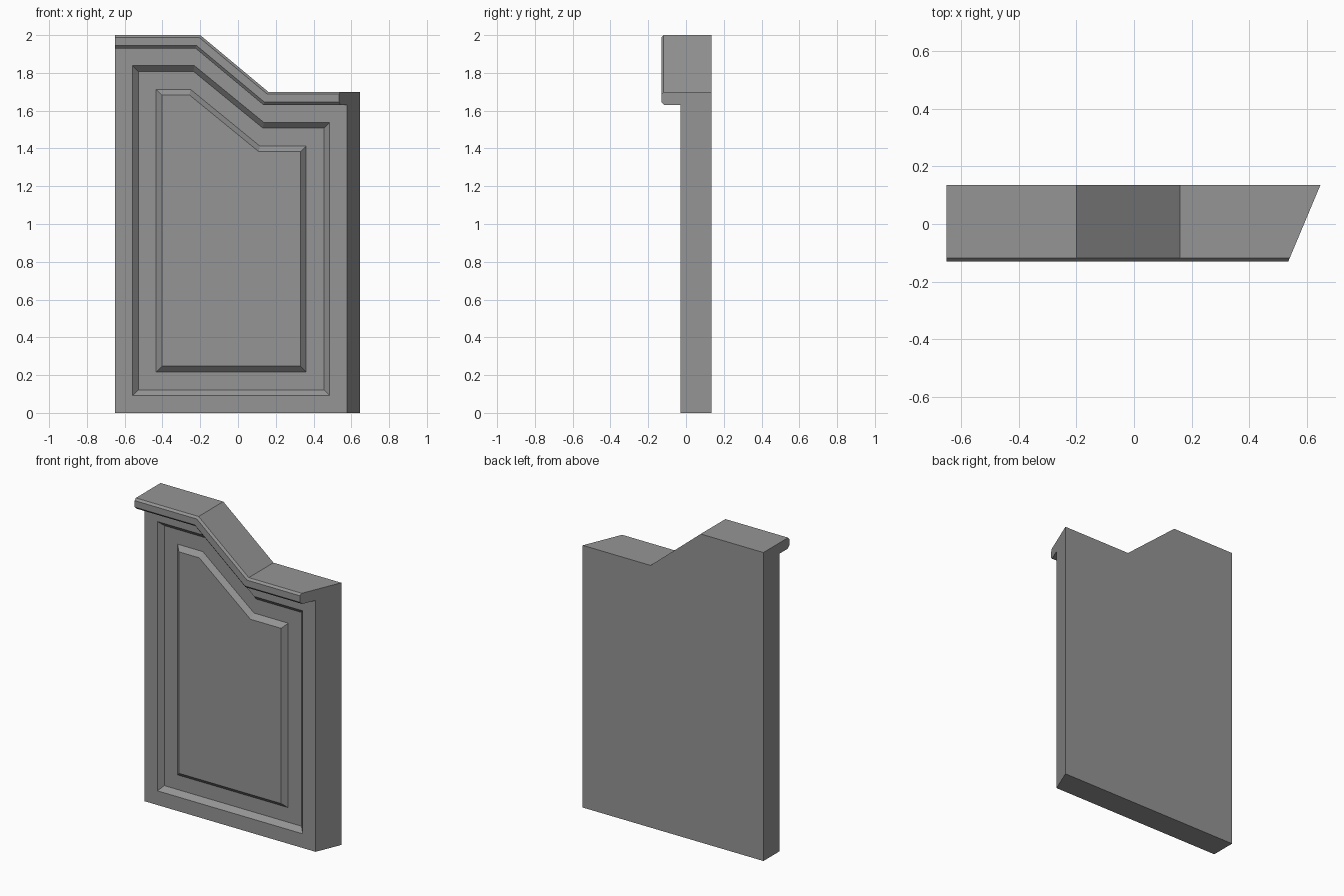
import bpy
import bmesh
from mathutils import Vector

if "Cube" in bpy.data.objects:
    bpy.data.objects.remove(bpy.data.objects["Cube"])

LEFT, BACK, FACE = -0.65, 0.135, -0.03
RECESS = FACE + 0.03

grey = bpy.data.materials.new("plain grey")
grey.use_nodes = True
colour = (0.3, 0.3, 0.3, 1)
grey.diffuse_color = colour
grey.node_tree.nodes["Principled BSDF"].inputs["Base Color"].default_value = colour


def right_edge(y):
    """The right end is cut on a slant."""
    return 0.59 + 0.42 * y


def outline(y):
    """Full slab outline at depth y."""
    r = right_edge(y)
    return [(LEFT, y, 0), (r, y, 0), (r, y, 1.7),
            (0.16, y, 1.7), (-0.2, y, 2), (LEFT, y, 2)]


def panel(inset, y):
    """Outline of the face moulding, inset from the edge of the face."""
    r = right_edge(FACE) - inset
    low, high = 1.63 - inset, 1.93 - inset
    shift = 0.17 * inset
    return [(LEFT + inset, y, inset), (r, y, inset), (r, y, low),
            (0.152 - shift, y, low), (-0.215 - shift, y, high),
            (LEFT + inset, y, high)]


def loft(name, rings):
    """Skin a series of matching rings and cap both ends."""
    bm = bmesh.new()
    loops = [[bm.verts.new(p) for p in ring] for ring in rings]
    n = len(rings[0])
    for a, b in zip(loops, loops[1:]):
        for i in range(n):
            j = (i + 1) % n
            bm.faces.new((a[i], a[j], b[j], b[i]))
    bm.faces.new(loops[0])
    bm.faces.new(loops[-1])
    bmesh.ops.recalc_face_normals(bm, faces=bm.faces)
    mesh = bpy.data.meshes.new(name)
    bm.to_mesh(mesh)
    bm.free()
    mesh.materials.append(grey)
    obj = bpy.data.objects.new(name, mesh)
    bpy.context.collection.objects.link(obj)
    return obj


# Slab with a sunken border and a raised centre panel
loft("panelled_slab", [
    outline(BACK), outline(FACE),
    panel(0.092, FACE), panel(0.122, RECESS),
    panel(0.217, RECESS), panel(0.247, FACE),
])

# Cornice: chamfered profile (depth, drop) swept along the stepped top
profile = [(FACE, 0), (-0.118, 0), (-0.13, 0.013),
           (-0.13, 0.055), (-0.115, 0.07), (FACE, 0.07)]
slope = Vector((0.36, -0.3)).normalized()
mitre = (1 - slope.x) / -slope.y


def section(x, z, miter):
    return [(right_edge(y) if x is None else x - miter * d, y, z - d)
            for y, d in profile]


loft("cornice", [section(LEFT, 2, 0), section(-0.2, 2, mitre),
                 section(0.16, 1.7, mitre), section(None, 1.7, 0)])
